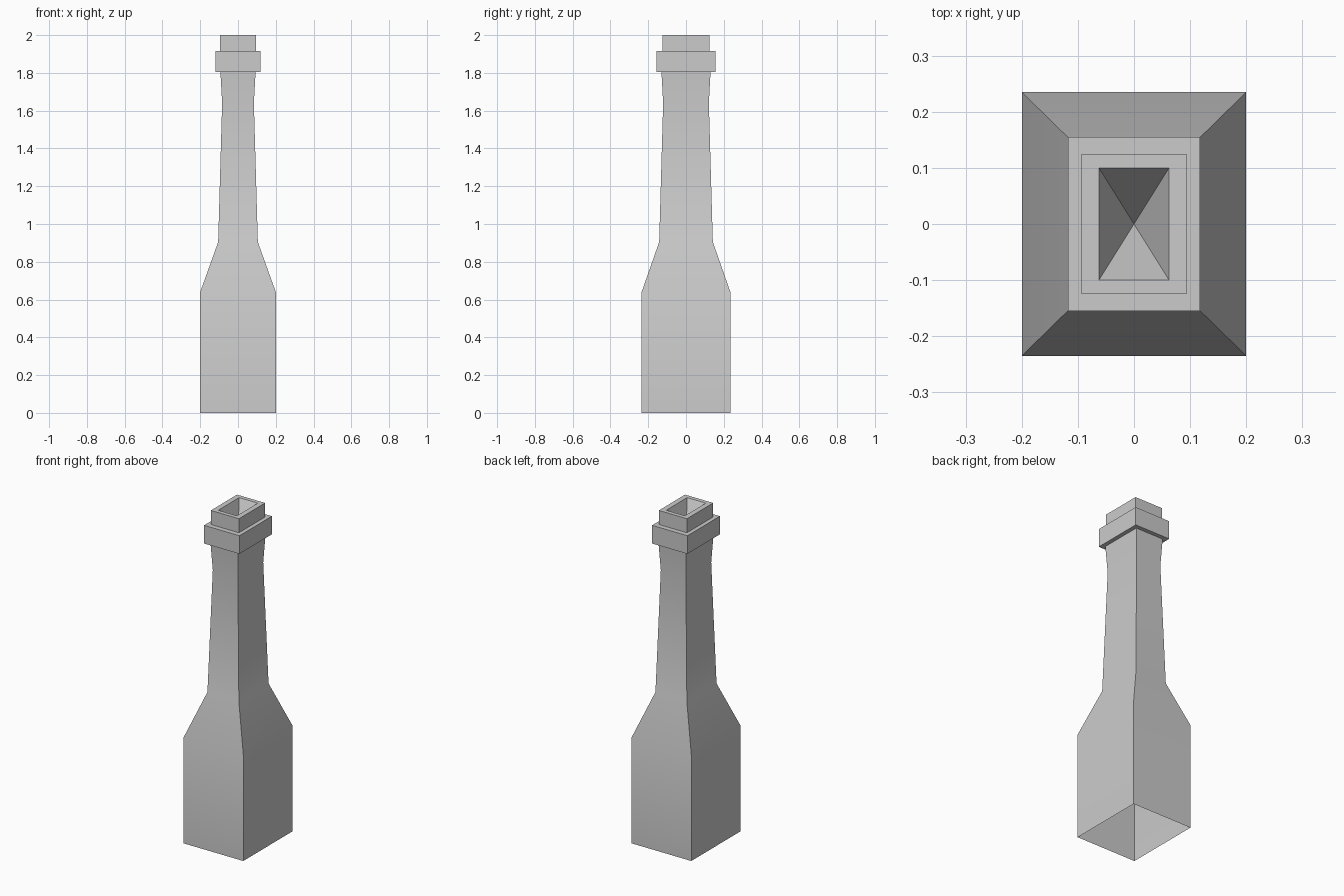
import bpy
import bmesh
import math

cube = bpy.data.objects.get("Cube")
if cube:
    bpy.data.objects.remove(cube, do_unlink=True)

grey = bpy.data.materials.new("plain_grey")
grey.use_nodes = True
colour = (0.6, 0.6, 0.6, 1)
grey.diffuse_color = colour
grey.node_tree.nodes["Principled BSDF"].inputs["Base Color"].default_value = colour

# Half width, half depth and height of each rectangular ring
RINGS = [
    (0.20, 0.235, 0.0),      # open base
    (0.20, 0.235, 0.64),     # shoulder
    (0.105, 0.142, 0.905),   # neck foot
    (0.084, 0.121, 1.64),    # neck waist
    (0.093, 0.13, 1.805),    # neck top
    (0.118, 0.155, 1.805),   # collar
    (0.118, 0.155, 1.915),
    (0.094, 0.125, 1.915),   # mouth
    (0.094, 0.125, 2.0),
    (0.0625, 0.10, 2.0),     # inner rim
]
PIT_DEPTH = 0.195


def add_ring(bm, hx, hy, z):
    corners = ((-1, -1), (1, -1), (1, 1), (-1, 1))
    return [bm.verts.new((sx * hx, sy * hy, z)) for sx, sy in corners]


# Bottle: stacked rings bridged into one shell
bm = bmesh.new()
rings = [add_ring(bm, *ring) for ring in RINGS]
for low, high in zip(rings, rings[1:]):
    for i in range(4):
        j = (i + 1) % 4
        bm.faces.new((low[i], low[j], high[j], high[i]))

# Mouth hollow: four faces running down to a point
tip = bm.verts.new((0, 0, 2.0 - PIT_DEPTH))
for i in range(4):
    bm.faces.new((rings[-1][i], rings[-1][(i + 1) % 4], tip))

mesh = bpy.data.meshes.new("square_bottle")
bm.to_mesh(mesh)
bm.free()
mesh.materials.append(grey)
bottle = bpy.data.objects.new("square_bottle", mesh)
bpy.context.collection.objects.link(bottle)

# Smooth bends along the neck, sharp corners
bpy.context.view_layer.objects.active = bottle
bottle.select_set(True)
bpy.ops.object.shade_smooth_by_angle(angle=math.radians(30))
